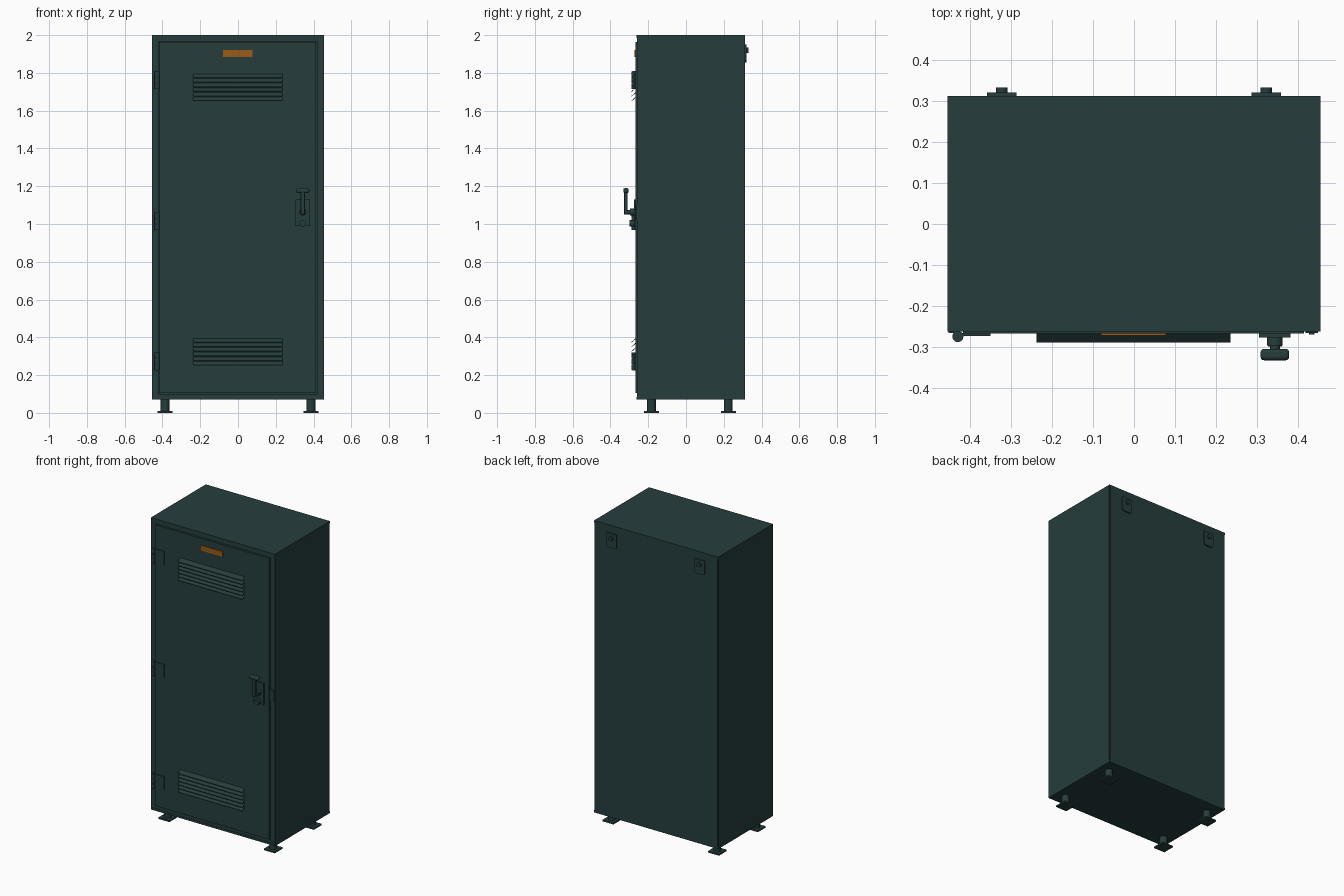
import bpy, bmesh, math
from mathutils import Matrix, Vector

if "Cube" in bpy.data.objects:
    bpy.data.objects.remove(bpy.data.objects["Cube"])


def material(name, rgb):
    m = bpy.data.materials.new(name)
    m.diffuse_color = (*rgb, 1)
    m.use_nodes = True
    m.node_tree.nodes["Principled BSDF"].inputs["Base Color"].default_value = m.diffuse_color
    return m


GREEN = material("dark green paint", (0.019, 0.047, 0.046))
ORANGE = material("orange label", (0.32, 0.105, 0.008))


def finish(name, bm, mat, bevel=0, smooth=False):
    bmesh.ops.recalc_face_normals(bm, faces=bm.faces)
    me = bpy.data.meshes.new(name)
    bm.to_mesh(me)
    bm.free()
    me.materials.append(mat)
    ob = bpy.data.objects.new(name, me)
    bpy.context.collection.objects.link(ob)
    if bevel:
        b = ob.modifiers.new("bevel", 'BEVEL')
        b.width, b.segments = bevel, 3
    if smooth:
        bpy.ops.object.select_all(action='DESELECT')
        ob.select_set(True)
        bpy.context.view_layer.objects.active = ob
        bpy.ops.object.shade_smooth_by_angle(angle=math.radians(40))
    return ob


def box(name, x0, x1, y0, y1, z0, z1, mat=GREEN, bevel=0):
    bm = bmesh.new()
    size = Matrix.Diagonal((x1 - x0, y1 - y0, z1 - z0, 1))
    mid = Matrix.Translation(((x0 + x1) / 2, (y0 + y1) / 2, (z0 + z1) / 2))
    bmesh.ops.create_cube(bm, size=1, matrix=mid @ size)
    return finish(name, bm, mat, bevel, bevel > 0)


def cyl(name, a, b, r, sides=24, r2=None):
    a, b = Vector(a), Vector(b)
    bm = bmesh.new()
    rot = (b - a).to_track_quat('Z', 'Y').to_matrix().to_4x4()
    bmesh.ops.create_cone(bm, cap_ends=True, segments=sides, radius1=r, radius2=r2 or r,
                          depth=(b - a).length, matrix=Matrix.Translation((a + b) / 2) @ rot)
    return finish(name, bm, GREEN, 0, True)


def prism(name, pts, axis, lo, hi):
    # extrude a 2D outline along x (pts = y,z) or y (pts = x,z)
    bm = bmesh.new()
    vs = [bm.verts.new((lo, p, q) if axis == 'x' else (p, lo, q)) for p, q in pts]
    f = bm.faces.new(vs)
    ext = bmesh.ops.extrude_face_region(bm, geom=[f])
    d = (hi - lo, 0, 0) if axis == 'x' else (0, hi - lo, 0)
    bmesh.ops.translate(bm, vec=d, verts=[v for v in ext['geom'] if isinstance(v, bmesh.types.BMVert)])
    return finish(name, bm, GREEN)


# cabinet shell
W = 0.454
box("cabinet_body", -W, W, -0.243, 0.308, 0.075, 1.99)
box("roof_panel", -W, W, -0.262, 0.312, 1.986, 2.0)
box("floor_panel", -W, W, -0.262, 0.312, 0.07, 0.084)
box("back_panel", -W + 0.006, W - 0.006, 0.306, 0.312, 0.084, 1.986)

# front frame
for s, side in ((-1, "left"), (1, "right")):
    box("frame_stile_" + side, *sorted((s * W, s * 0.421)), -0.26, -0.243, 0.084, 1.986)
box("frame_top_rail", -0.421, 0.421, -0.26, -0.243, 1.967, 1.986)
box("frame_bottom_rail", -0.421, 0.421, -0.26, -0.243, 0.084, 0.101)

# door and label
box("door", -0.417, 0.414, -0.267, -0.243, 0.105, 1.963)
box("door_label", -0.08, 0.078, -0.272, -0.267, 1.885, 1.92, ORANGE)

# louvre slats sloping down and outward
for base, where in ((1.652, "upper"), (0.252, "lower")):
    for i in range(6):
        z = base + i * 0.0245
        prism(f"{where}_louvre_{i + 1}",
              [(-0.266, z + 0.021), (-0.288, z + 0.002), (-0.288, z - 0.002), (-0.266, z + 0.017)],
              'x', -0.237, 0.235)

# hinges: leaf and three knuckles
for n, zc in enumerate((0.273, 1.015, 1.762)):
    box(f"hinge_leaf_{n + 1}", -0.43, -0.35, -0.273, -0.266, zc - 0.045, zc + 0.045)
    box(f"hinge_mount_{n + 1}", -0.452, -0.43, -0.265, -0.259, zc - 0.045, zc + 0.045)
    for k in (-1, 0, 1):
        z = zc + k * 0.0315
        cyl(f"hinge_knuckle_{n + 1}_{k + 2}", (-0.429, -0.274, z - 0.0145),
            (-0.429, -0.274, z + 0.0145), 0.0135, 20)
    cyl(f"hinge_pin_{n + 1}", (-0.429, -0.274, zc - 0.048), (-0.429, -0.274, zc + 0.048), 0.008, 16)

# lock plate, turning handle and key cylinder
HX = 0.343
box("lock_plate", HX - 0.039, HX + 0.038, -0.276, -0.266, 0.99, 1.13)
cyl("handle_boss", (HX, -0.275, 1.063), (HX, -0.296, 1.063), 0.019)
cyl("handle_spindle", (HX, -0.294, 1.063), (HX, -0.312, 1.063), 0.012)
box("handle_arm", HX - 0.011, HX + 0.011, -0.328, -0.309, 1.05, 1.172, bevel=0.004)
box("handle_grip", HX - 0.035, HX + 0.035, -0.332, -0.304, 1.164, 1.19, bevel=0.009)
cyl("key_cylinder", (HX, -0.275, 1.003), (HX, -0.298, 1.003), 0.017)

# strike plate on the frame with two screws
box("strike_plate", 0.418, 0.448, -0.266, -0.259, 1.022, 1.1)
for z in (1.04, 1.082):
    cyl("strike_screw", (0.433, -0.265, z), (0.433, -0.269, z), 0.007, 12)

# feet
for x in (-0.386, 0.386):
    for y in (-0.183, 0.224):
        tag = ("left" if x < 0 else "right") + ("_front" if y < 0 else "_back")
        box("foot_plate_" + tag, x - 0.04, x + 0.04, y - 0.04, y + 0.04, 0, 0.01)
        cyl("foot_post_" + tag, (x, y, 0.008), (x, y, 0.074), 0.023)

# wall brackets on the back
for x in (-0.322, 0.322):
    w, c, lo, hi = 0.036, 0.01, 1.855, 1.95
    prism("wall_bracket", [(x - w, hi), (x - w, lo + c), (x - w + c, lo), (x + w - c, lo),
                           (x + w, lo + c), (x + w, hi)], 'y', 0.31, 0.32)
    cyl("bracket_bolt", (x, 0.318, 1.92), (x, 0.332, 1.92), 0.014)
